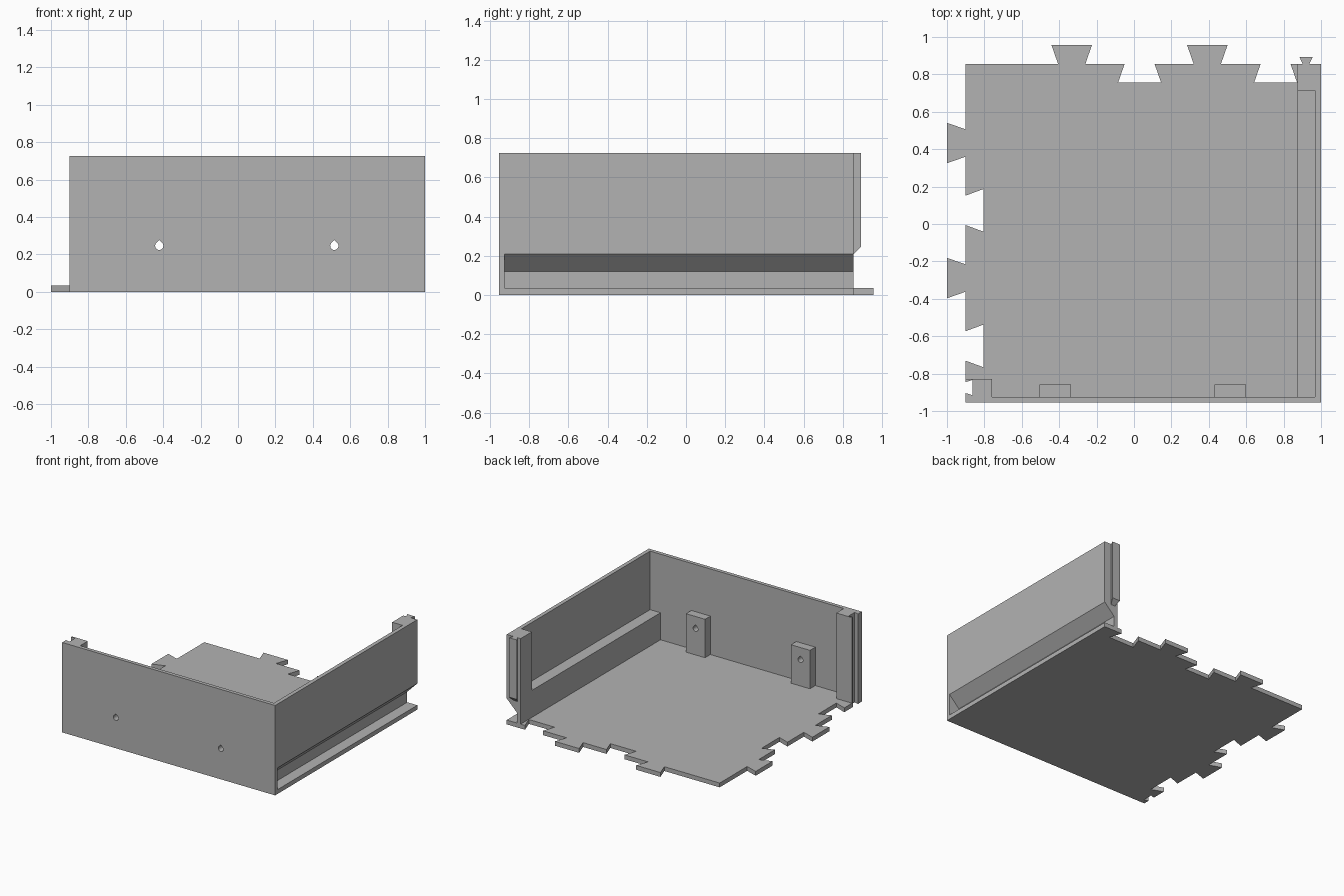
import bpy, bmesh, math
from mathutils import Vector

if "Cube" in bpy.data.objects:
    bpy.data.objects.remove(bpy.data.objects["Cube"])

grey = bpy.data.materials.new("plain_grey")
grey.diffuse_color = (0.45, 0.45, 0.45, 1)
grey.use_nodes = True
grey.node_tree.nodes["Principled BSDF"].inputs["Base Color"].default_value = grey.diffuse_color


def prism(name, outline, axis, lo, hi):
    """Extrude a 2D outline along an axis: z uses (x, y), y uses (x, z)."""
    place = (lambda a, b: (a, b, lo)) if axis == "z" else (lambda a, b: (a, lo, b))
    step = Vector((0, 0, hi - lo)) if axis == "z" else Vector((0, hi - lo, 0))
    bm = bmesh.new()
    base = bm.faces.new([bm.verts.new(place(a, b)) for a, b in outline])
    top = bmesh.ops.extrude_face_region(bm, geom=[base], use_keep_orig=True)["geom"]
    bmesh.ops.translate(bm, vec=step, verts=[v for v in top if isinstance(v, bmesh.types.BMVert)])
    bmesh.ops.recalc_face_normals(bm, faces=bm.faces)
    mesh = bpy.data.meshes.new(name)
    bm.to_mesh(mesh)
    bm.free()
    mesh.materials.append(grey)
    ob = bpy.data.objects.new(name, mesh)
    bpy.context.collection.objects.link(ob)
    return ob


def rect(x0, x1, y0, y1):
    return [(x0, y0), (x1, y0), (x1, y1), (x0, y1)]


def dovetail(centre, edge, depth):
    """Four points of a joint along an edge; the far side is wider."""
    return [(centre - 0.073, edge), (centre - 0.108, edge + depth),
            (centre + 0.108, edge + depth), (centre + 0.073, edge)]


HEIGHT, FLOOR = 0.725, 0.035
FRONT, BACK, INNER = -0.955, 0.856, -0.925

# Floor: back edge runs left to right, left edge runs front to back
back_edge, left_edge = [], []
for centre, depth in ((-0.333, 0.1), (0.03, -0.1), (0.392, 0.1), (0.757, -0.1)):
    grow = 0.007 if depth < 0 else 0
    pts = dovetail(centre, BACK, depth)
    back_edge += [(x + math.copysign(grow, x - centre), y) for x, y in pts]
for centre, depth in ((-0.652, -0.095), (-0.289, 0.1), (0.073, -0.095), (0.433, 0.1)):
    grow = 0.006 if depth < 0 else 0
    pts = dovetail(centre, 0.9, depth)
    left_edge += [(-d, y + math.copysign(grow, y - centre)) for y, d in pts]
prism("floor", [(0.875, INNER), (0.875, BACK)] + back_edge[::-1] + [(-0.9, BACK)]
      + left_edge[::-1] + [(-0.9, -0.829), (-0.76, -0.829), (-0.76, INNER)], "z", 0, FLOOR)

# Front wall with the slotted post at its left end
front_wall = prism("front_wall", [
    (-0.9, FRONT), (1, FRONT), (1, INNER), (-0.76, INNER), (-0.76, -0.829),
    (-0.9, -0.829), (-0.9, -0.845), (-0.864, -0.834), (-0.864, -0.915), (-0.9, -0.904)],
    "z", 0, HEIGHT)

# Side wall: foot, recessed channel with sloped roof, and inner ledge
outer = [(0.875, 0), (1, 0), (1, FLOOR), (0.91, FLOOR), (0.91, 0.12), (1, 0.21), (1, HEIGHT)]
prism("side_wall", outer + [(0.968, HEIGHT), (0.968, 0.253), (0.875, 0.253)], "y", INNER, 0.714)
prism("side_post", outer + [(0.875, HEIGHT)], "y", 0.714, BACK)

# Dovetail rail on the back of the post, with its lower end sloped
rail = prism("post_rail", [(0.902, BACK), (0.938, BACK), (0.955, 0.892), (0.885, 0.892)],
             "z", 0.21, HEIGHT)
for v in rail.data.vertices:
    if v.co.y > 0.88 and v.co.z < 0.3:
        v.co.z += 0.036

# Screw blocks behind the front wall, with teardrop holes through both
r, hole_z = 0.022, 0.246
for label, x in (("left", -0.421), ("right", 0.515)):
    block = prism(label + "_screw_block", rect(x - 0.085, x + 0.085, INNER, -0.857),
                  "z", FLOOR, 0.345)
    arc = [math.radians(135 + 270 * i / 18) for i in range(19)]
    drop = [(x + r * math.cos(a), hole_z + r * math.sin(a)) for a in arc]
    cutter = prism("hole_cutter", drop + [(x, hole_z + r * 1.41)], "y", -1.0, -0.8)
    cutter.hide_render = True
    for ob in (front_wall, block):
        mod = ob.modifiers.new("hole", "BOOLEAN")
        mod.operation, mod.solver, mod.object = "DIFFERENCE", "EXACT", cutter
        bpy.context.view_layer.objects.active = ob
        bpy.ops.object.modifier_apply(modifier=mod.name)
    bpy.data.objects.remove(cutter)
